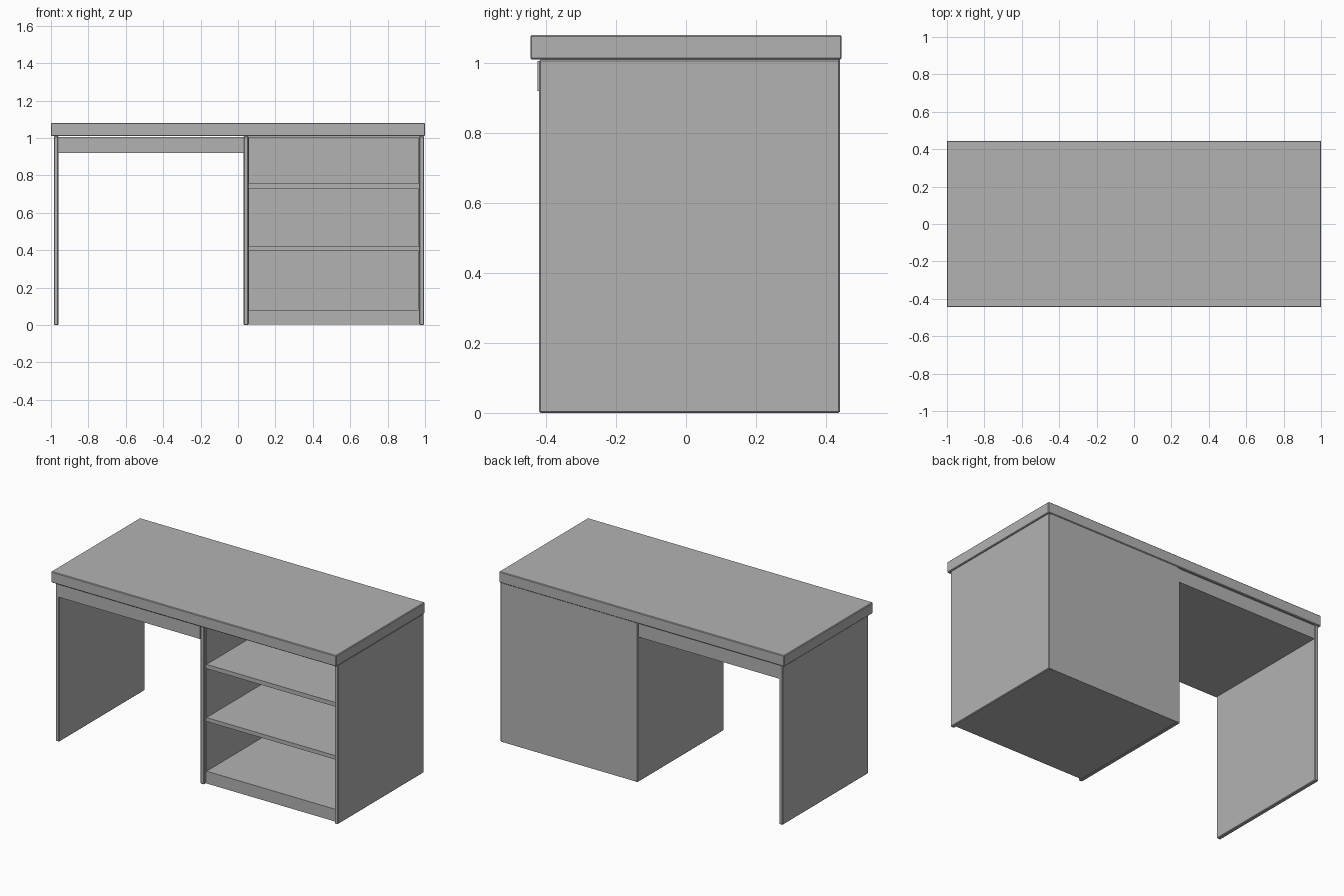
import bpy
import bmesh
from mathutils import Vector

cube = bpy.data.objects.get("Cube")
if cube:
    bpy.data.objects.remove(cube, do_unlink=True)

grey = bpy.data.materials.new("plain_grey")
grey.use_nodes = True
colour = (0.45, 0.45, 0.45, 1)
grey.diffuse_color = colour
grey.node_tree.nodes["Principled BSDF"].inputs["Base Color"].default_value = colour


def box(name, x, y, z, bevel=0.0):
    """Box from (min, max) ranges, with an optional small chamfer."""
    bm = bmesh.new()
    bmesh.ops.create_cube(bm, size=1)
    for v in bm.verts:
        v.co = Vector([(r[0] + r[1]) / 2 + c * (r[1] - r[0])
                       for c, r in zip(v.co, (x, y, z))])
    mesh = bpy.data.meshes.new(name)
    bm.to_mesh(mesh)
    bm.free()
    mesh.materials.append(grey)
    obj = bpy.data.objects.new(name, mesh)
    bpy.context.collection.objects.link(obj)
    if bevel:
        mod = obj.modifiers.new("edge_chamfer", "BEVEL")
        mod.width = bevel
        mod.segments = 1
    return obj


PANEL_Y = (-0.42, 0.44)
PANEL_Z = (0, 1.01)
FRONT, BACK = -0.4, 0.44

# Worktop
box("worktop", (-1, 1), (-0.445, 0.445), (1.01, 1.08), 0.004)

# Upright panels
for name, x in (("right_leg_panel", (-0.985, -0.96)),
                ("cabinet_inner_panel", (0.03, 0.055)),
                ("cabinet_outer_panel", (0.97, 0.995))):
    box(name, x, PANEL_Y, PANEL_Z, 0.004)

# Shallow box under the worktop over the knee space
box("knee_space_box", (-0.962, 0.032), (-0.425, 0.435), (0.92, 1.006))

# Cabinet: lining, back, base, shelves and ceiling
for name, x in (("cabinet_right_lining", (0.05, 0.06)),
                ("cabinet_left_lining", (0.965, 0.975))):
    box(name, x, (FRONT, BACK - 0.01), (0.002, 1.008))
box("cabinet_back", (0.05, 0.975), (BACK - 0.025, BACK), (0.002, 1.01))
for name, z in (("cabinet_base", (0.002, 0.08)),
                ("lower_shelf", (0.395, 0.42)),
                ("upper_shelf", (0.73, 0.757)),
                ("cabinet_ceiling", (1.0, 1.01))):
    box(name, (0.052, 0.973), (FRONT, BACK - 0.01), z)
